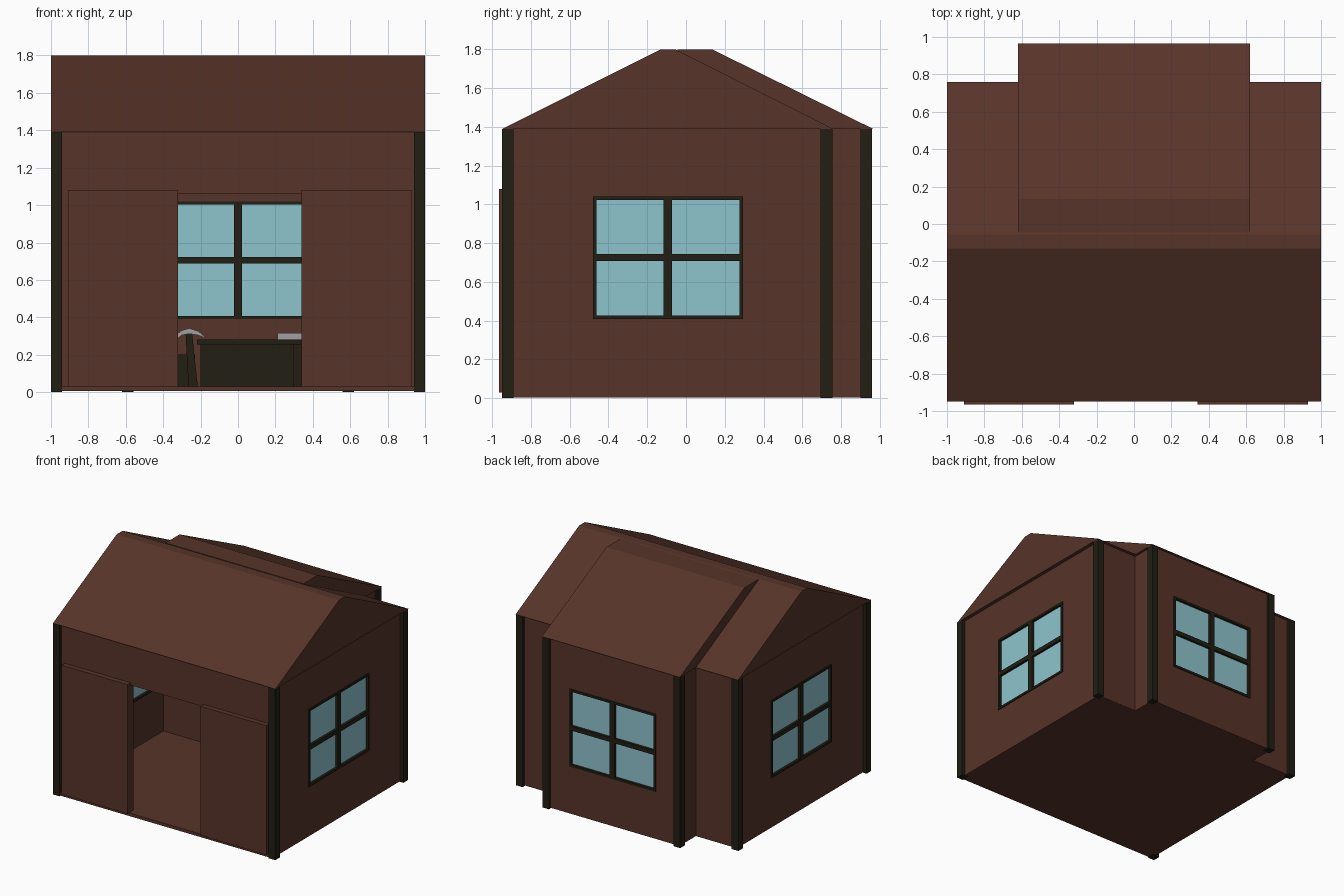
import bpy, bmesh, math
from mathutils import Matrix

if "Cube" in bpy.data.objects:
    bpy.data.objects.remove(bpy.data.objects["Cube"])


def material(name, rgb):
    m = bpy.data.materials.new(name)
    m.diffuse_color = (*rgb, 1)
    m.use_nodes = True
    m.node_tree.nodes["Principled BSDF"].inputs["Base Color"].default_value = m.diffuse_color
    return m


BROWN = material("brown_wood", (0.095, 0.034, 0.022))
DARK = material("dark_wood", (0.016, 0.013, 0.007))
GLASS = material("window_glass", (0.27, 0.55, 0.61))
STEEL = material("steel", (0.35, 0.35, 0.35))


def finish(name, bm, mat):
    bmesh.ops.recalc_face_normals(bm, faces=bm.faces)
    me = bpy.data.meshes.new(name)
    bm.to_mesh(me)
    bm.free()
    ob = bpy.data.objects.new(name, me)
    bpy.context.collection.objects.link(ob)
    if mat:
        me.materials.append(mat)
    return ob


def box(name, x, y, z, mat):
    """Box from (min, max) ranges."""
    bm = bmesh.new()
    bmesh.ops.create_cube(bm, size=1)
    for v in bm.verts:
        for i, r in enumerate((x, y, z)):
            v.co[i] = r[0] if v.co[i] < 0 else r[1]
    return finish(name, bm, mat)


def prism(name, profile, axis, lo, hi, mat):
    """Extrude a 2D profile along x (profile is y,z) or y (profile is x,z)."""
    bm = bmesh.new()
    place = (lambda a, b: (lo, a, b)) if axis == "x" else (lambda a, b: (a, lo, b))
    face = bm.faces.new([bm.verts.new(place(a, b)) for a, b in profile])
    ext = bmesh.ops.extrude_face_region(bm, geom=[face])
    d = (hi - lo, 0, 0) if axis == "x" else (0, hi - lo, 0)
    bmesh.ops.translate(bm, vec=d, verts=[g for g in ext["geom"] if isinstance(g, bmesh.types.BMVert)])
    return finish(name, bm, mat)


def cut(wall, name, x, y, z):
    cutter = box(name, x, y, z, None)
    cutter.hide_render = True
    cutter.hide_viewport = True
    mod = wall.modifiers.new("opening", "BOOLEAN")
    mod.operation = "DIFFERENCE"
    mod.solver = "EXACT"
    mod.object = cutter


def window(name, wall, axis, centre, z0, depth):
    """Four-pane window; axis is the direction it runs along, depth its wall range."""
    w, h, f, m = 0.388, 0.63, 0.018, 0.022
    a0, a1, z1 = centre - w, centre + w, z0 + h
    zc = z0 + h / 2

    def part(pname, a, z, d, mat):
        x, y = (a, d) if axis == "x" else (d, a)
        return box(name + pname, x, y, z, mat)

    big = (depth[0] - 0.05, depth[1] + 0.05)
    x, y = ((a0, a1), big) if axis == "x" else (big, (a0, a1))
    cut(wall, name + "_cutter", x, y, (z0, z1))
    d = (depth[0] - 0.008, depth[1] + 0.008)
    mid = (depth[0] + depth[1]) / 2
    part("_glass", (a0 + f, a1 - f), (z0 + f, z1 - f), (mid - 0.008, mid + 0.008), GLASS)
    part("_frame_bottom", (a0, a1), (z0, z0 + f), d, DARK)
    part("_frame_top", (a0, a1), (z1 - f, z1), d, DARK)
    part("_frame_start", (a0, a0 + f), (z0 + f, z1 - f), d, DARK)
    part("_frame_end", (a1 - f, a1), (z0 + f, z1 - f), d, DARK)
    part("_mullion", (centre - m, centre + m), (z0 + f, z1 - f), d, DARK)
    part("_crossbar", (a0 + f, a1 - f), (zc - 0.018, zc + 0.018), d, DARK)


EAVE = 1.39

# Floor
box("main_floor", (-0.97, 0.97), (-0.945, 0.73), (0.005, 0.03), BROWN)
box("rear_floor", (-0.6, 0.6), (0.73, 0.94), (0.005, 0.03), BROWN)

# Front wall with doorway and two sliding doors
front = box("front_wall", (-0.95, 0.95), (-0.925, -0.885), (0.03, EAVE), BROWN)
cut(front, "doorway_cutter", (-0.32, 0.34), (-1.1, -0.8), (0.0, 1.06))
box("left_door", (-0.91, -0.32), (-0.965, -0.925), (0.03, 1.08), BROWN)
box("right_door", (0.34, 0.93), (-0.965, -0.925), (0.03, 1.08), BROWN)

# Side walls, rear bay walls, inner partitions and corner posts
for s, side in ((-1, "left"), (1, "right")):
    def mx(a, b):
        return tuple(sorted((s * a, s * b)))
    wall = box(side + "_wall", mx(0.93, 0.97), (-0.9, 0.71), (0.03, EAVE), BROWN)
    window(side + "_window", wall, "y", -0.093, 0.41, mx(0.93, 0.97))
    box(side + "_rear_wall", mx(0.58, 0.95), (0.69, 0.73), (0.03, EAVE), BROWN)
    box(side + "_bay_wall", mx(0.56, 0.6), (0.37, 0.92), (0.03, EAVE), BROWN)
    box(side + "_partition", mx(0.6, 0.93), (0.37, 0.4), (0.03, EAVE), BROWN)
    box(side + "_front_post", mx(0.94, 1), (-0.95, -0.89), (0, EAVE), DARK)
    box(side + "_rear_post", mx(0.94, 1), (0.695, 0.755), (0, EAVE), DARK)
    box(side + "_bay_post", mx(0.56, 0.62), (0.9, 0.96), (0, EAVE), DARK)
bay = box("bay_rear_wall", (-0.58, 0.58), (0.9, 0.94), (0.03, EAVE), BROWN)
window("rear_window", bay, "x", 0, 0.39, (0.9, 0.94))

# Roofs with flat ridges
prism("main_roof", [(-0.948, EAVE), (-0.13, 1.8), (-0.055, 1.8), (0.76, EAVE)], "x", -1, 1, BROWN)
prism("bay_roof", [(-0.045, EAVE), (-0.045, 1.8), (0.135, 1.8), (0.965, EAVE)], "x", -0.62, 0.62, BROWN)

# Workbench, low box and a steel block
box("bench_body", (-0.2, 0.295), (0.47, 0.84), (0.03, 0.255), DARK)
box("bench_leg", (0.295, 0.36), (0.46, 0.85), (0.03, 0.255), DARK)
box("bench_top", (-0.22, 0.38), (0.45, 0.86), (0.255, 0.282), DARK)
box("low_box", (-0.45, -0.23), (0.5, 0.8), (0.03, 0.2), DARK)
box("steel_block", (0.21, 0.36), (0.55, 0.62), (0.282, 0.315), STEEL)

# Hammer leaning in front of the bench
prism("hammer_handle", [(-0.265, 0.03), (-0.215, 0.03), (-0.245, 0.31), (-0.28, 0.31)], "y", 0.4, 0.43, DARK)
prism("hammer_head", [(-0.335, 0.305), (-0.3, 0.33), (-0.26, 0.342), (-0.21, 0.325), (-0.165, 0.285),
                      (-0.215, 0.305), (-0.26, 0.312), (-0.3, 0.305), (-0.325, 0.285)], "y", 0.39, 0.44, STEEL)
